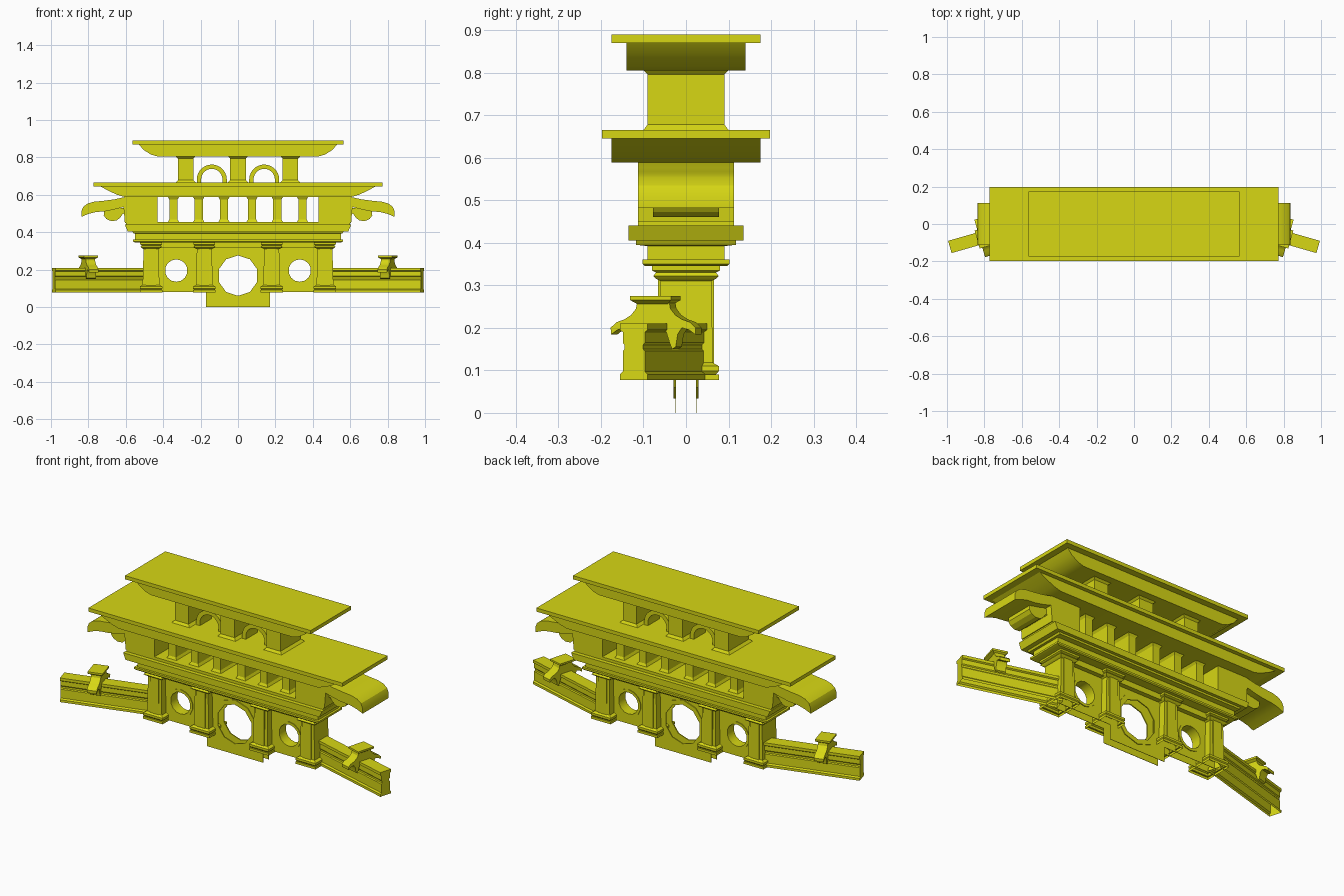
import bpy, bmesh, math
from mathutils import Vector

if "Cube" in bpy.data.objects:
    bpy.data.objects.remove(bpy.data.objects["Cube"])

mat = bpy.data.materials.new("yellow")
mat.diffuse_color = (0.68, 0.68, 0.007, 1)
mat.use_nodes = True
mat.node_tree.nodes["Principled BSDF"].inputs["Base Color"].default_value = mat.diffuse_color


def finish(bm, name, loc=(0, 0, 0), rot=0, open_bottom=False):
    bmesh.ops.recalc_face_normals(bm, faces=bm.faces)
    if open_bottom:
        low = min(v.co.z for v in bm.verts)
        under = [f for f in bm.faces if all(v.co.z < low + 1e-5 for v in f.verts)]
        bmesh.ops.delete(bm, geom=under, context='FACES')
    me = bpy.data.meshes.new(name)
    bm.to_mesh(me)
    bm.free()
    me.materials.append(mat)
    ob = bpy.data.objects.new(name, me)
    ob.location = loc
    ob.rotation_euler.z = rot
    bpy.context.collection.objects.link(ob)
    return ob


def prism(name, loops, y0, y1, **kw):
    """Fill x-z outlines (later loops are holes) and extrude along y."""
    bm = bmesh.new()
    edges = []
    for loop in loops:
        vs = [bm.verts.new((x, y0, z)) for x, z in loop]
        edges += [bm.edges.new((vs[i - 1], vs[i])) for i in range(len(vs))]
    bmesh.ops.triangle_fill(bm, edges=edges, use_beauty=True, use_dissolve=False)
    ext = bmesh.ops.extrude_face_region(bm, geom=bm.faces[:])
    moved = [e for e in ext['geom'] if isinstance(e, bmesh.types.BMVert)]
    bmesh.ops.translate(bm, verts=moved, vec=Vector((0, y1 - y0, 0)))
    return finish(bm, name, **kw)


def stack(name, levels, cx=0, cy=0, **kw):
    """Loft rectangles given as (z, half x, half y)."""
    bm = bmesh.new()
    rings = [[bm.verts.new((a * hx, b * hy, z)) for a, b in ((-1, -1), (1, -1), (1, 1), (-1, 1))]
             for z, hx, hy in levels]
    for r0, r1 in zip(rings, rings[1:]):
        for i in range(4):
            bm.faces.new((r0[i - 1], r0[i], r1[i], r1[i - 1]))
    bm.faces.new(rings[0])
    bm.faces.new(rings[-1])
    return finish(bm, name, loc=(cx, cy, 0), **kw)


def circle(cx, cz, r, n):
    return [(cx + r * math.cos(math.tau * (i + .5) / n), cz + r * math.sin(math.tau * (i + .5) / n))
            for i in range(n)]


def sym(half):
    """Complete a profile that is symmetric about x = 0."""
    return half + [(-x, z) for x, z in reversed(half)]


# Upper roof
stack("upper_roof_slab", [(.87, .565, .175), (.89, .565, .175)])
prism("upper_roof_cove", [sym([(.43, .805), (.465, .815), (.505, .84), (.53, .87)])], -.14, .14)

# Upper storey: three pillars and two arches
for x in (-.28, 0, .28):
    stack("upper_pillar", [(.665, .055, .1), (.678, .042, .09), (.795, .042, .09), (.805, .052, .1)], x)
for s in (-1, 1):
    outer = [(s * .14 + .08 * math.cos(math.pi * i / 14), .682 + .08 * math.sin(math.pi * i / 14)) for i in range(15)]
    inner = [(s * .14 + .057 * math.cos(math.pi * i / 14), .682 + .057 * math.sin(math.pi * i / 14)) for i in range(15)]
    arch = [(s * .14 + .08, .665)] + outer + [(s * .14 - .08, .665), (s * .14 - .057, .665)]
    arch += inner[::-1] + [(s * .14 + .057, .665)]
    prism("upper_arch", [arch], -.05, .05)

# Lower roof
stack("lower_roof_slab", [(.645, .773, .197), (.665, .773, .197)])
prism("lower_roof_cove", [sym([(.605, .588), (.645, .6), (.69, .62), (.735, .645)])], -.175, .175)

# Middle storey: colonnade, solid ends with curled eaves and scroll brackets
for s in (-1, 1):
    for x in (.075, .21, .345):
        stack("colonnade_post", [(.455, .03, .085), (.468, .022, .078), (.575, .022, .078), (.588, .03, .085)], s * x)
    eave = [(.43, .45), (.605, .45), (.612, .535), (.66, .522), (.71, .512), (.76, .508), (.80, .498), (.838, .482),
            (.838, .51), (.828, .535), (.805, .553), (.77, .563), (.72, .568), (.66, .576), (.605, .588), (.43, .588)]
    prism("end_block_with_eave", [[(s * x, z) for x, z in eave]], -.113, .113)
    scroll = [(.6, .53), (.6, .49), (.615, .5), (.63, .478), (.65, .462), (.68, .46), (.705, .472),
              (.718, .49), (.715, .515), (.66, .53)]
    prism("scroll_bracket", [[(s * x, z) for x, z in scroll]], -.078, .078)

# Stepped cornice
stack("cornice", [(.345, .55, .097), (.35, .562, .102), (.36, .562, .102), (.36, .55, .09), (.392, .55, .09),
                  (.395, .56, .117), (.405, .565, .118), (.405, .59, .135), (.44, .605, .135),
                  (.44, .6, .113), (.455, .6, .113)])
stack("lintel", [(.315, .5, .05), (.345, .5, .05)])

# Columns with moulded bases and capitals
for x in (-.465, -.18, .18, .465):
    stack("column", [(.077, .06, .077), (.09, .06, .077), (.09, .054, .07), (.098, .06, .077), (.11, .06, .077),
                     (.118, .045, .063), (.31, .04, .06), (.315, .05, .07), (.322, .056, .077),
                     (.33, .05, .07), (.335, .058, .08), (.348, .058, .08)], x, open_bottom=True)
    stack("column_pilaster", [(.115, .026, .066), (.315, .026, .066)], x)

# Thin wall sheets, front and back, with round openings and rings
wall = [(-.5, .08), (-.17, .08), (-.17, 0), (.17, 0), (.17, .08), (.5, .08), (.5, .335), (-.5, .335)]
holes = [(0, .168, .108, 10), (-.33, .195, .06, 14), (.33, .195, .06, 14)]
for s in (-1, 1):
    prism("wall_sheet", [wall] + [circle(*h) for h in holes], s * .023, s * .025)
    for cx, cz, r, n in holes:
        prism("opening_ring", [circle(cx, cz, r * 1.24, n), circle(cx, cz, r, n)], s * .024, s * .029)
for cx, cz, r, n in holes[1:]:
    prism("opening_lining", [circle(cx, cz, r + .002, n), circle(cx, cz, r, n)], -.024, .024)

# Angled side walls with saddle-shaped caps
fence = sym([(.034, .077), (.034, .09), (.027, .097), (.027, .145), (.023, .15), (.023, .16),
             (.027, .165), (.027, .19), (.034, .195), (.034, .21)])
saddle = sym([(.032, .19), (.04, .165), (.046, .15), (.055, .155), (.06, .185), (.07, .2), (.088, .195), (.103, .184),
              (.104, .2), (.09, .213), (.07, .22), (.054, .23), (.042, .245), (.038, .267)])
for s in (-1, 1):
    turn = -s * math.radians(106)
    prism("side_wall", [fence], 0, .525, loc=(s * .48, .022, 0), rot=turn, open_bottom=True)
    prism("wall_saddle", [saddle], -.026, .026, loc=(s * .8, -.07, 0), rot=turn)
    stack("saddle_cap", [(.255, .036, .024), (.265, .05, .04), (.275, .05, .04)], s * .8, -.072, rot=turn)

# Smooth the curved surfaces, keep edges sharp
bpy.ops.object.select_all(action='SELECT')
bpy.context.view_layer.objects.active = bpy.context.selected_objects[0]
bpy.ops.object.shade_smooth_by_angle(angle=math.radians(28))
